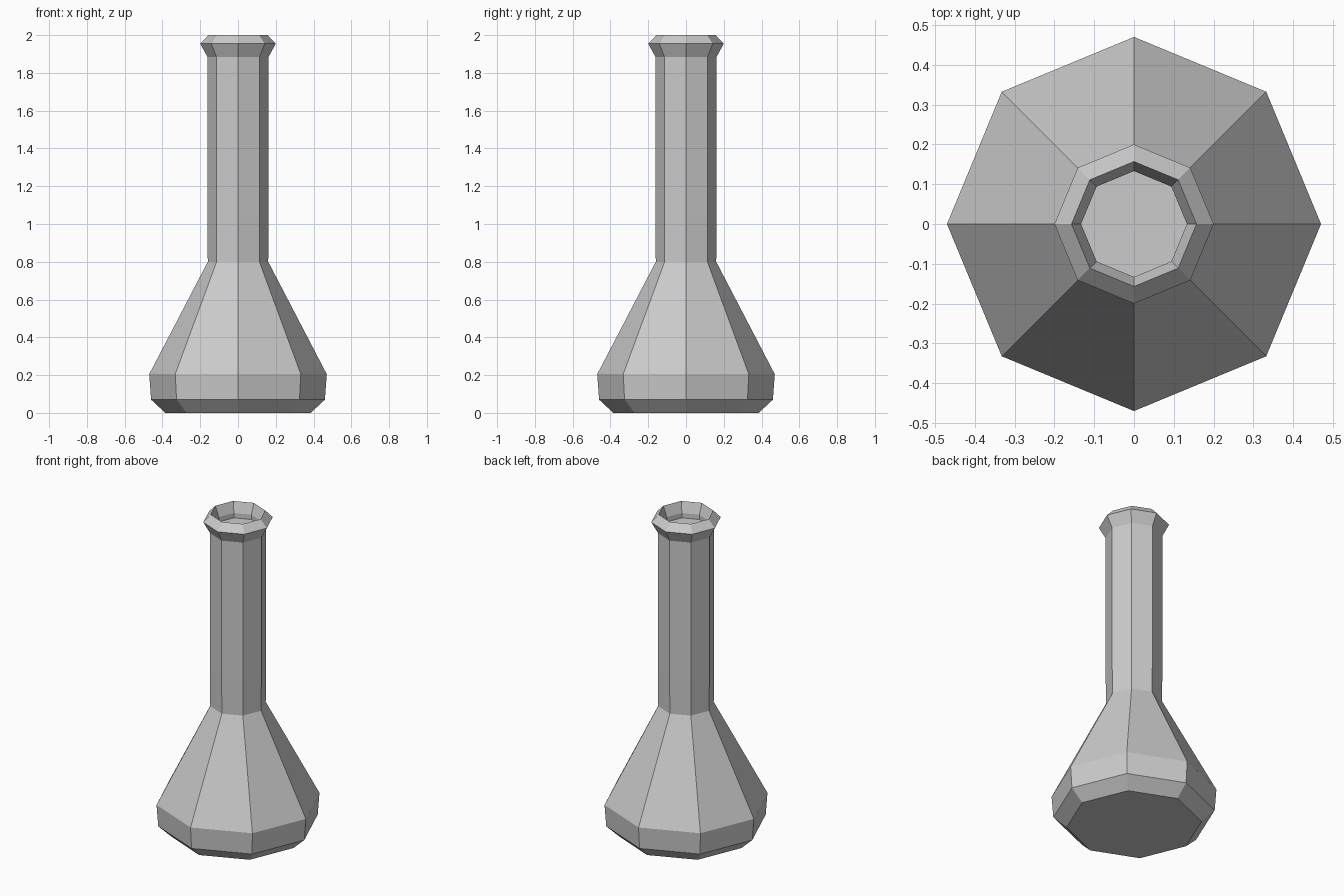
import bpy, bmesh
from math import cos, sin, tau

if "Cube" in bpy.data.objects:
    bpy.data.objects.remove(bpy.data.objects["Cube"])

SIDES = 8

# Radius and height, from the base up the outside and over the lip into the mouth
PROFILE = [
    (0.385, 0.0), (0.46, 0.07), (0.47, 0.205),   # base
    (0.16, 0.80), (0.162, 1.04), (0.162, 1.885),  # shoulder and neck
    (0.20, 1.955), (0.157, 2.0),                 # flared lip
    (0.133, 1.935), (0.133, 1.905),              # recessed mouth
]


def lathe(name, profile, sides):
    """Stack polygon rings along z and cap both ends."""
    bm = bmesh.new()
    rings = [[bm.verts.new((r * cos(tau * i / sides), r * sin(tau * i / sides), z))
              for i in range(sides)] for r, z in profile]
    for low, high in zip(rings, rings[1:]):
        for i in range(sides):
            j = (i + 1) % sides
            bm.faces.new((low[i], low[j], high[j], high[i]))
    bm.faces.new(rings[0][::-1])
    bm.faces.new(rings[-1])
    bmesh.ops.recalc_face_normals(bm, faces=bm.faces)
    mesh = bpy.data.meshes.new(name)
    bm.to_mesh(mesh)
    bm.free()
    obj = bpy.data.objects.new(name, mesh)
    bpy.context.collection.objects.link(obj)
    return obj


# Flask: one faceted body with a shallow recessed mouth
lathe("flask", PROFILE, SIDES)
